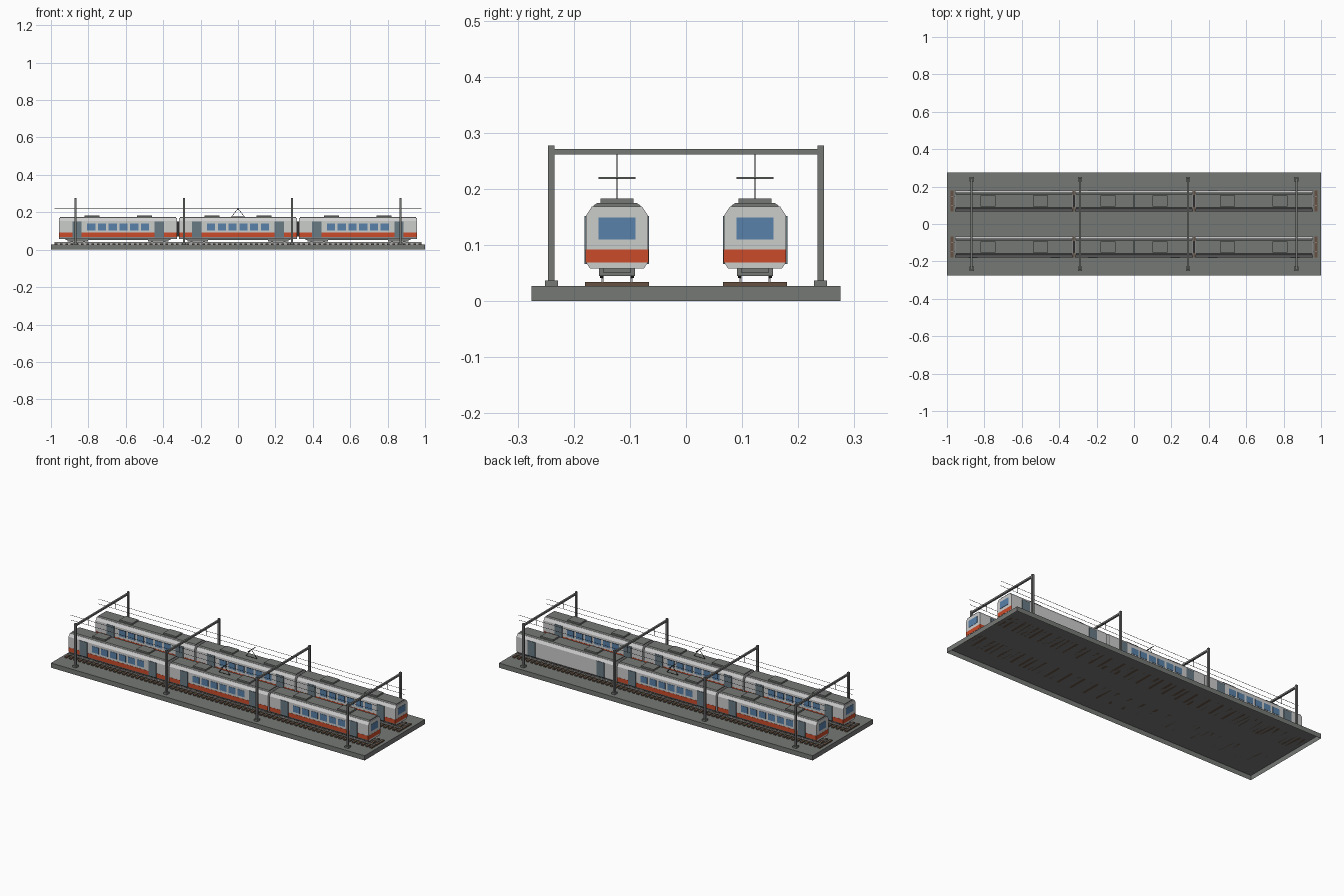
import bpy
import bmesh
from math import pi
from mathutils import Matrix, Vector

if "Cube" in bpy.data.objects:
    bpy.data.objects.remove(bpy.data.objects["Cube"])


def material(name, r, g, b):
    m = bpy.data.materials.new(name)
    m.use_nodes = True
    m.diffuse_color = (r, g, b, 1)
    m.node_tree.nodes["Principled BSDF"].inputs["Base Color"].default_value = (r, g, b, 1)
    return m


WHITE = material("pale_grey_paint", 0.60, 0.61, 0.60)
GREY = material("mid_grey", 0.18, 0.19, 0.18)
ORANGE = material("orange_red", 0.60, 0.07, 0.023)
BLUE = material("window_blue", 0.10, 0.22, 0.40)
DOOR = material("door_blue_grey", 0.14, 0.195, 0.23)
BROWN = material("sleeper_brown", 0.13, 0.08, 0.05)
DARK = material("dark_iron", 0.025, 0.025, 0.027)
STEEL = material("rail_steel", 0.40, 0.40, 0.39)


def finish(name, bm, mat):
    me = bpy.data.meshes.new(name)
    bm.to_mesh(me)
    bm.free()
    me.materials.append(mat)
    ob = bpy.data.objects.new(name, me)
    bpy.context.collection.objects.link(ob)
    return ob


def boxes(name, mat, size, centres):
    """One object holding equal boxes at the given centres."""
    bm = bmesh.new()
    for c in centres:
        bmesh.ops.create_cube(bm, size=1, matrix=Matrix.Translation(c) @ Matrix.Diagonal((*size, 1)))
    return finish(name, bm, mat)


def rods(name, mat, radius, pairs, sides=6):
    """One object holding thin cylinders between pairs of points."""
    bm = bmesh.new()
    for a, b in pairs:
        a, b = Vector(a), Vector(b)
        turn = (b - a).to_track_quat("Z", "Y").to_matrix().to_4x4()
        bmesh.ops.create_cone(bm, cap_ends=True, segments=sides, radius1=radius, radius2=radius,
                              depth=(b - a).length, matrix=Matrix.Translation((a + b) / 2) @ turn)
    return finish(name, bm, mat)


def prism(name, mat, half_profile, x, y, length):
    """Symmetric y-z profile extruded along x."""
    ring = half_profile + [(-p, z) for p, z in reversed(half_profile)]
    bm = bmesh.new()
    face = bm.faces.new([bm.verts.new((x - length / 2, y + p, z)) for p, z in ring])
    new = bmesh.ops.extrude_face_region(bm, geom=[face])["geom"]
    bmesh.ops.translate(bm, vec=(length, 0, 0), verts=[v for v in new if isinstance(v, bmesh.types.BMVert)])
    bmesh.ops.recalc_face_normals(bm, faces=bm.faces)
    return finish(name, bm, mat)


TRACKS = {"front": -0.123, "back": 0.123}
CARS = {"right": -0.641, "middle": 0, "left": 0.641}
CAR_LENGTH = 0.63
HALF = 0.055
BODY = [(0.048, 0.058), (HALF, 0.069), (HALF, 0.153), (0.0445, 0.169)]
SIGNS = (-1, 1)

# Ground slab, open underneath
slab = boxes("ground_slab", GREY, (2, 0.55, 0.027), [(0, 0, 0.0135)])
bm = bmesh.new()
bm.from_mesh(slab.data)
bmesh.ops.delete(bm, geom=[f for f in bm.faces if f.normal.z < -0.5], context="FACES_ONLY")
bm.to_mesh(slab.data)
bm.free()


def build_track(name, y):
    # Sleepers and rails
    boxes(name + "_sleepers", BROWN, (0.014, 0.114, 0.007),
          [(-0.973 + i * 1.946 / 69, y, 0.0305) for i in range(70)])
    boxes(name + "_rails", STEEL, (1.96, 0.004, 0.007), [(0, y + s * 0.026, 0.0375) for s in SIGNS])
    # Overhead wires and their hangers
    rods(name + "_wires", DARK, 0.001, [((-0.98, y, z), (0.98, y, z)) for z in (0.222, 0.25)])
    rods(name + "_wire_hangers", DARK, 0.0012, [((x, y, 0.222), (x, y, 0.264)) for x in MASTS])


def build_car(name, x, y, plain_sides):
    # Shell, roof cover and roof units
    prism(name + "_body", WHITE, BODY, x, y, CAR_LENGTH)
    prism(name + "_roof", GREY, [(0.043, 0.168), (0.041, 0.171), (0.036, 0.1745)], x, y, CAR_LENGTH - 0.01)
    boxes(name + "_roof_units", GREY, (0.08, 0.058, 0.01), [(x + s * 0.14, y, 0.178) for s in SIGNS])
    # Doors, windows and stripes on both sides
    boxes(name + "_doors", DOOR, (0.05, 0.004, 0.086),
          [(x + s * 0.22, y + t * (HALF + 0.0005), 0.109) for s in SIGNS for t in SIGNS])
    decorated = [t for t in SIGNS if t not in plain_sides]
    boxes(name + "_windows", BLUE, (0.044, 0.003, 0.036),
          [(x + (i - 2.5) * 0.0575, y + t * HALF, 0.122) for i in range(6) for t in decorated])
    boxes(name + "_stripes", ORANGE, (CAR_LENGTH, 0.002, 0.023),
          [(x, y + t * HALF, 0.0805) for t in decorated])
    # Underframe, bogies and wheels
    boxes(name + "_underframe", GREY, (0.56, 0.05, 0.008), [(x, y, 0.055)])
    bogie_x = [x + s * 0.215 for s in SIGNS]
    boxes(name + "_bogies", GREY, (0.11, 0.064, 0.013), [(b, y, 0.0515) for b in bogie_x])
    rods(name + "_wheels", DARK, 0.011,
         [((b + s * 0.033, y + t * 0.024, 0.052), (b + s * 0.033, y + t * 0.0305, 0.052))
          for b in bogie_x for s in SIGNS for t in SIGNS], 12)


def build_cab_end(name, y, s):
    # Windscreen and stripe on the outer end
    x = s * (0.641 + CAR_LENGTH / 2)
    boxes(name + "_windscreen", BLUE, (0.003, 0.066, 0.039), [(x, y, 0.1295)])
    boxes(name + "_end_stripe", ORANGE, (0.002, 0.11, 0.023), [(x, y, 0.0805)])


def build_pantograph(name, y):
    # Triangular arms with a collector bar on top
    rods(name + "_arms", DARK, 0.0013, [((s * 0.035, y, 0.176), (0, y, 0.22)) for s in SIGNS]
         + [((-0.035, y, 0.176), (0.035, y, 0.176))])
    boxes(name + "_collector", GREY, (0.003, 0.066, 0.003), [(0, y, 0.2195)])


# Gantries spanning both tracks
MASTS = (-0.868, -0.289, 0.289, 0.868)
FEET = [(x, s * 0.24) for x in MASTS for s in SIGNS]
boxes("gantry_masts", GREY, (0.011, 0.011, 0.25), [(x, y, 0.152) for x, y in FEET])
boxes("gantry_feet", GREY, (0.023, 0.023, 0.01), [(x, y, 0.032) for x, y in FEET])
boxes("gantry_beams", GREY, (0.01, 0.48, 0.01), [(x, 0, 0.2665) for x in MASTS])

# Two trains of three cars
for side, y in TRACKS.items():
    build_track(side + "_track", y)
    for car, x in CARS.items():
        plain = (1,) if (side, car) == ("back", "left") else ()
        build_car(f"{side}_train_{car}_car", x, y, plain)
    boxes(side + "_train_gangways", DARK, (0.014, 0.06, 0.08), [(s * 0.3205, y, 0.11) for s in SIGNS])
    for end, s in (("right", -1), ("left", 1)):
        build_cab_end(f"{side}_train_{end}_cab", y, s)
    build_pantograph(side + "_train_pantograph", y)
